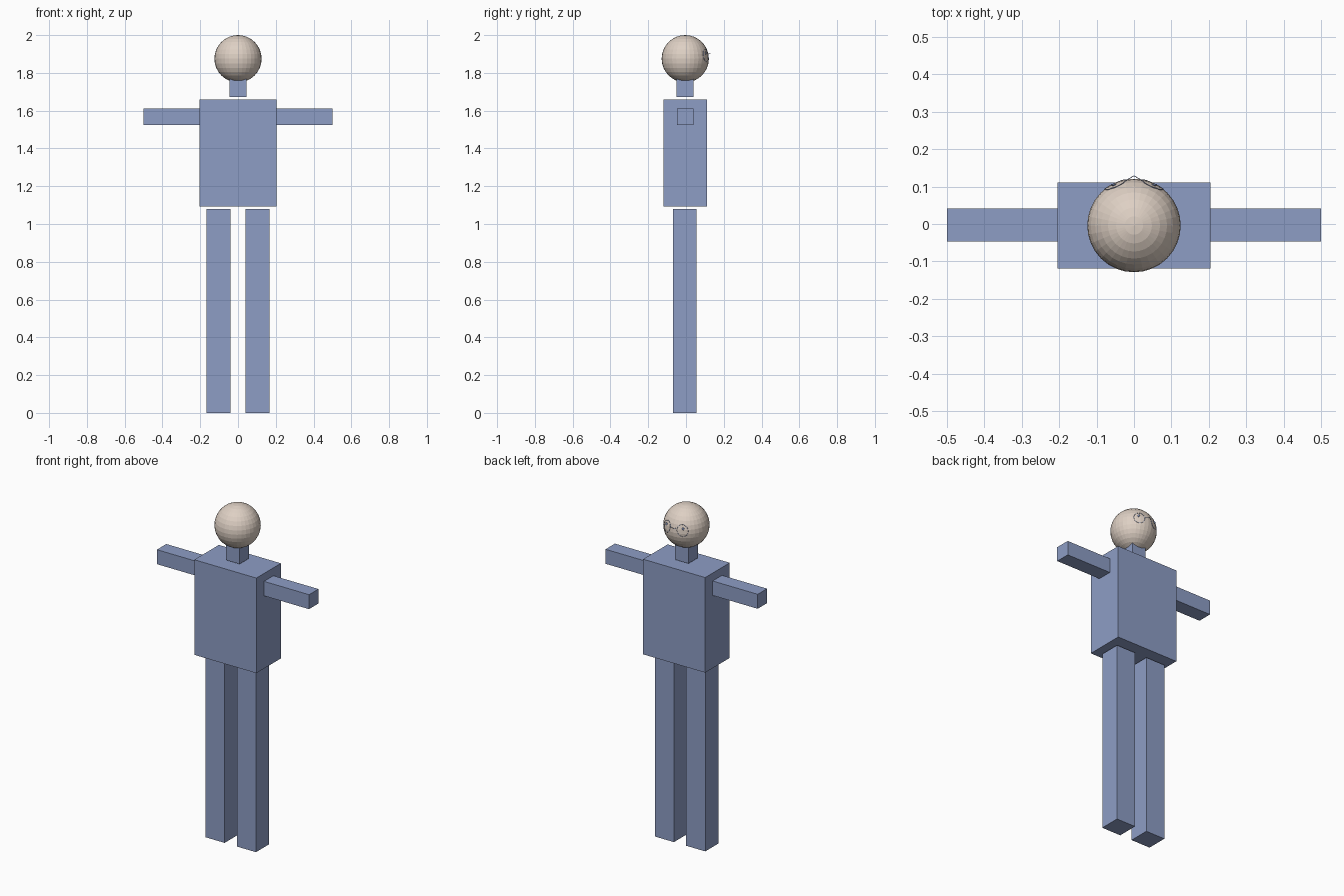
import bpy
from math import cos, sin, tau
from mathutils import Vector

cube = bpy.data.objects.get("Cube")
if cube:
    bpy.data.objects.remove(cube, do_unlink=True)


def material(name, rgb):
    mat = bpy.data.materials.new(name)
    mat.use_nodes = True
    mat.diffuse_color = (*rgb, 1)
    mat.node_tree.nodes["Principled BSDF"].inputs["Base Color"].default_value = (*rgb, 1)
    return mat


blue = material("soft blue", (0.27, 0.34, 0.56))
skin = material("pale skin", (0.73, 0.63, 0.55))


def box(name, low, high):
    low, high = Vector(low), Vector(high)
    bpy.ops.mesh.primitive_cube_add(size=1, location=(low + high) / 2)
    ob = bpy.context.object
    ob.name = name
    ob.scale = high - low
    bpy.ops.object.transform_apply(location=False, rotation=False, scale=True)
    ob.data.materials.append(blue)


def wire(name, points, closed):
    curve = bpy.data.curves.new(name, "CURVE")
    curve.dimensions = "3D"
    curve.bevel_depth = 0.001
    curve.bevel_resolution = 1
    spline = curve.splines.new("POLY")
    spline.points.add(len(points) - 1)
    for point, co in zip(spline.points, points):
        point.co = (*co, 1)
    spline.use_cyclic_u = closed
    curve.materials.append(blue)
    bpy.context.collection.objects.link(bpy.data.objects.new(name, curve))


# Torso and neck
box("torso", (-0.204, -0.119, 1.093), (0.204, 0.111, 1.658))
box("neck", (-0.045, -0.049, 1.672), (0.045, 0.041, 1.78))

# Arms and legs, one for each side
for side, s in (("left", 1), ("right", -1)):
    box(side + "_arm", (min(s * 0.2, s * 0.5), -0.047, 1.525),
        (max(s * 0.2, s * 0.5), 0.041, 1.611))
    box(side + "_leg", (min(s * 0.04, s * 0.166), -0.068, 0),
        (max(s * 0.04, s * 0.166), 0.056, 1.08))

# Faceted round head
centre = Vector((0, -0.004, 1.875))
radius = 0.125
bpy.ops.mesh.primitive_uv_sphere_add(segments=32, ring_count=16, radius=radius, location=centre)
head = bpy.context.object
head.name = "head"
head.data.materials.append(skin)


def on_head(x, z):
    return centre + Vector((x, 0.11, z)).normalized() * radius


# Thin round rims and small eyes that barely stand out from the head
for side, s in (("left", 1), ("right", -1)):
    ring = [on_head(s * 0.055 + 0.035 * cos(tau * i / 24), 0.02 + 0.035 * sin(tau * i / 24))
            for i in range(24)]
    wire(side + "_rim", ring, True)
    bpy.ops.mesh.primitive_uv_sphere_add(segments=12, ring_count=6, radius=0.008,
                                         location=on_head(s * 0.055, 0.03) * 1)
    eye = bpy.context.object
    eye.name = side + "_eye"
    eye.scale.y = 0.4
    eye.data.materials.append(blue)

# Bridge between the rims
wire("bridge", [on_head(-0.02, 0.025), Vector((0, 0.129, 1.905)), on_head(0.02, 0.025)], False)
